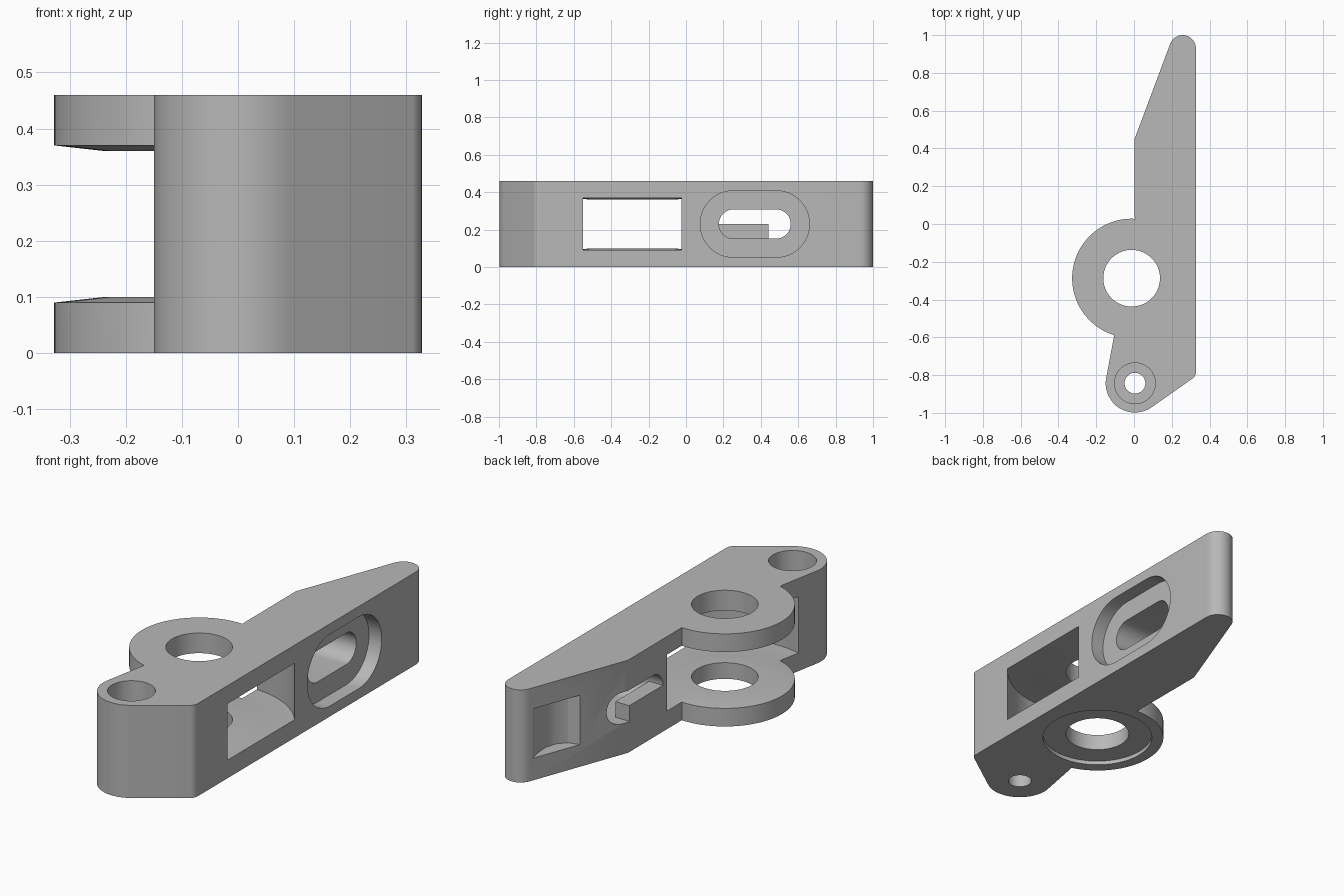
import bpy, bmesh
from math import cos, sin, radians, pi

cube = bpy.data.objects.get("Cube")
if cube:
    bpy.data.objects.remove(cube, do_unlink=True)

HEIGHT = 0.46
MID = HEIGHT / 2
RING = (-0.0125, -0.287)      # centre of the large bore
PIVOT = (0.005, -0.843)       # centre of the bolt hole
SIDE = 0.3275                 # flat outer side


def arc(cx, cy, r, start, end, steps=24):
    angles = [radians(start + (end - start) * i / steps) for i in range(steps + 1)]
    return [(cx + r * cos(a), cy + r * sin(a)) for a in angles]


def finish(name, bm):
    bmesh.ops.remove_doubles(bm, verts=bm.verts, dist=1e-5)
    bmesh.ops.recalc_face_normals(bm, faces=bm.faces)
    mesh = bpy.data.meshes.new(name)
    bm.to_mesh(mesh)
    bm.free()
    obj = bpy.data.objects.new(name, mesh)
    bpy.context.collection.objects.link(obj)
    return obj


def prism(name, outline, low, high, along_x=False):
    """Extrude an outline up z, or a y-z outline along x."""
    bm = bmesh.new()
    place = (lambda a, b: (low, a, b)) if along_x else (lambda a, b: (a, b, low))
    face = bm.faces.new([bm.verts.new(place(a, b)) for a, b in outline])
    new = bmesh.ops.extrude_face_region(bm, geom=[face])["geom"]
    d = high - low
    bmesh.ops.translate(bm, vec=(d, 0, 0) if along_x else (0, 0, d),
                        verts=[v for v in new if isinstance(v, bmesh.types.BMVert)])
    return finish(name, bm)


def lathe(name, centre, profile, steps=96):
    """Turn a radius-height profile around a vertical axis."""
    bm = bmesh.new()
    verts = [bm.verts.new((centre[0] + r, centre[1], z)) for r, z in profile]
    edges = [bm.edges.new(pair) for pair in zip(verts, verts[1:])]
    bmesh.ops.spin(bm, geom=verts + edges, cent=(*centre, 0), axis=(0, 0, 1),
                   angle=2 * pi, steps=steps)
    return finish(name, bm)


def cut(target, cutter):
    cutter.hide_render = True
    mod = target.modifiers.new(cutter.name, 'BOOLEAN')
    mod.operation, mod.solver, mod.object = 'DIFFERENCE', 'EXACT', cutter
    bpy.context.view_layer.objects.active = target
    bpy.ops.object.modifier_apply(modifier=mod.name)
    bpy.data.objects.remove(cutter, do_unlink=True)


def capsule(y0, y1, r):
    return arc(y1, MID, r, -90, 90) + arc(y0, MID, r, 90, 270)


# Lever body: rounded tip, ring, pivot end and corner fillet
outline = (arc(SIDE - 0.07, 0.93, 0.07, 0, 160)
           + [(0.003, 0.45)]
           + arc(*RING, 0.315, 87, 253, 64)
           + arc(*PIVOT, 0.155, 172, 305, 32)
           + arc(SIDE - 0.04, -0.785, 0.04, -55, 0, 10))
body = prism("lever_body", outline, 0, HEIGHT)

# Round cavity between the two ring plates, with raised bosses
half = [(0, 0.1), (0.225, 0.1), (0.315, 0.09), (0.43, 0.09)]
cut(body, lathe("ring_cavity", RING, half + [(r, HEIGHT - z) for r, z in reversed(half)], 128))

# Large bore with a shallow recess underneath
cut(body, lathe("ring_bore", RING, [(0, -0.1), (0.26, -0.1), (0.26, 0.02),
                                    (0.15, 0.02), (0.15, 0.6), (0, 0.6)]))

# Counterbored bolt hole
cut(body, lathe("bolt_hole", PIVOT, [(0, -0.1), (0.055, -0.1), (0.055, 0.12),
                                     (0.108, 0.12), (0.108, 0.6), (0, 0.6)], 64))

# Side slot with its wide recess and half-closed far end
cut(body, prism("slot_recess", capsule(0.254, 0.482, 0.178), SIDE - 0.07, 0.4, True))
cut(body, prism("slot", capsule(0.254, 0.482, 0.078), 0.08, 0.3, True))
stepped = (arc(0.482, MID, 0.078, -90, 90) + arc(0.254, MID, 0.078, 90, 180)
           + [(0.44, MID), (0.44, MID - 0.078)])
cut(body, prism("slot_far_end", stepped, -0.1, 0.1, True))

# Curved pocket in the slanted face
pocket = [(0, 0.695), (0.09, 0.695), (0.15, 0.71), (0.187, 0.75),
          (0.205, 0.81), (0.2, 0.88), (0.187, 0.94), (0, 0.94)]
cut(body, prism("tip_pocket", pocket, 0.11, 0.355))

# Plain grey metal
grey = bpy.data.materials.new("grey_metal")
grey.use_nodes = True
colour = (0.48, 0.48, 0.48, 1)
grey.diffuse_color = colour
grey.node_tree.nodes["Principled BSDF"].inputs["Base Color"].default_value = colour
body.data.materials.clear()
body.data.materials.append(grey)
for poly in body.data.polygons:
    poly.material_index = 0

bpy.ops.object.select_all(action='DESELECT')
body.select_set(True)
bpy.context.view_layer.objects.active = body
bpy.ops.object.shade_smooth_by_angle(angle=radians(30))
